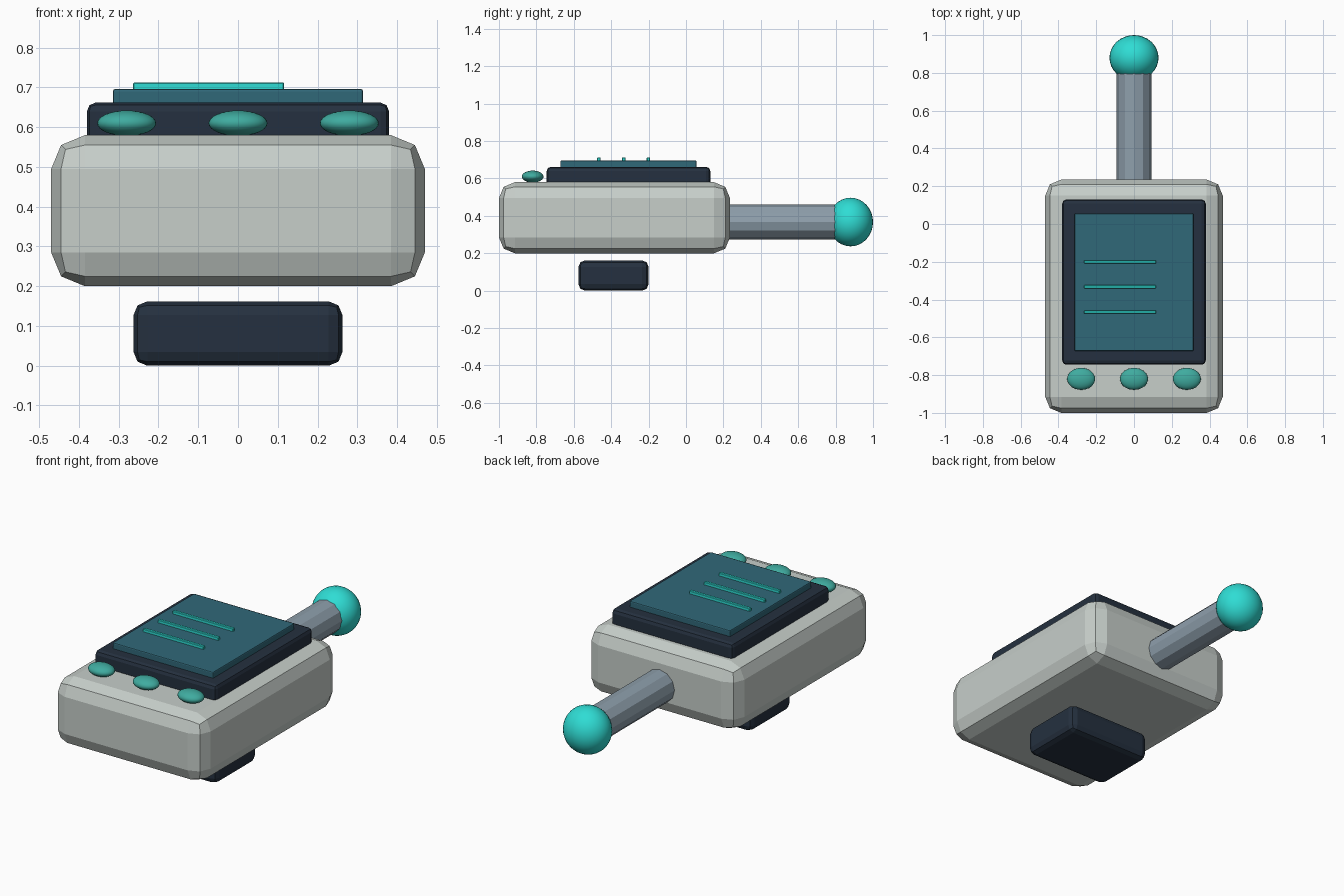
import bpy
import math

if "Cube" in bpy.data.objects:
    bpy.data.objects.remove(bpy.data.objects["Cube"])


def colour(name, r, g, b):
    m = bpy.data.materials.new(name)
    m.diffuse_color = (r, g, b, 1)
    m.use_nodes = True
    m.node_tree.nodes["Principled BSDF"].inputs["Base Color"].default_value = m.diffuse_color
    return m


casing = colour("pale grey", 0.57, 0.62, 0.59)
dark = colour("dark navy", 0.018, 0.030, 0.050)
glass = colour("deep teal", 0.030, 0.138, 0.19)
bright = colour("bright turquoise", 0.028, 0.72, 0.66)
soft = colour("soft teal", 0.05, 0.41, 0.35)
metal = colour("steel grey", 0.27, 0.345, 0.41)


def box(name, x, y, z, mat, bevel=0.0, segments=2):
    """Chamfered box given by its (min, max) on each axis."""
    bpy.ops.mesh.primitive_cube_add(
        size=1, location=[(a + b) / 2 for a, b in (x, y, z)])
    ob = bpy.context.object
    ob.name = name
    ob.scale = [b - a for a, b in (x, y, z)]
    bpy.ops.object.transform_apply(location=False, rotation=False, scale=True)
    ob.data.materials.append(mat)
    if bevel:
        mod = ob.modifiers.new("bevel", "BEVEL")
        mod.width = bevel
        mod.segments = segments
    return ob


def ellipsoid(name, centre, radii, mat):
    bpy.ops.mesh.primitive_uv_sphere_add(
        segments=32, ring_count=16, radius=1, location=centre)
    ob = bpy.context.object
    ob.name = name
    ob.scale = radii
    bpy.ops.object.transform_apply(location=False, rotation=False, scale=True)
    ob.data.materials.append(mat)
    bpy.ops.object.shade_smooth()
    return ob


# Main casing and the foot block floating under it
box("body", (-0.47, 0.47), (-1.0, 0.235), (0.20, 0.58), casing, 0.085)
box("foot_block", (-0.263, 0.263), (-0.575, -0.20), (0.0, 0.162), dark, 0.035)

# Display stack
box("screen_frame", (-0.38, 0.38), (-0.745, 0.13), (0.56, 0.662), dark, 0.022)
box("screen", (-0.315, 0.315), (-0.672, 0.056), (0.65, 0.696), glass, 0.006)
for i, y in enumerate((-0.466, -0.333, -0.201)):
    box(f"screen_line_{i + 1}", (-0.264, 0.116), (y - 0.009, y + 0.009),
        (0.69, 0.713), bright, 0.003, 1)

# Row of buttons in front of the display
for i, x in enumerate((-0.28, 0.0, 0.28)):
    ellipsoid(f"button_{i + 1}", (x, -0.82, 0.61), (0.074, 0.058, 0.032), soft)

# Rod out of the back, ending in a ball
bpy.ops.mesh.primitive_cylinder_add(
    vertices=12, radius=0.093, depth=0.70, location=(0, 0.50, 0.367),
    rotation=(math.radians(90), 0, 0))
rod = bpy.context.object
rod.name = "rod"
rod.data.materials.append(metal)
ellipsoid("rod_ball", (0, 0.88, 0.367), (0.13, 0.12, 0.13), bright)
